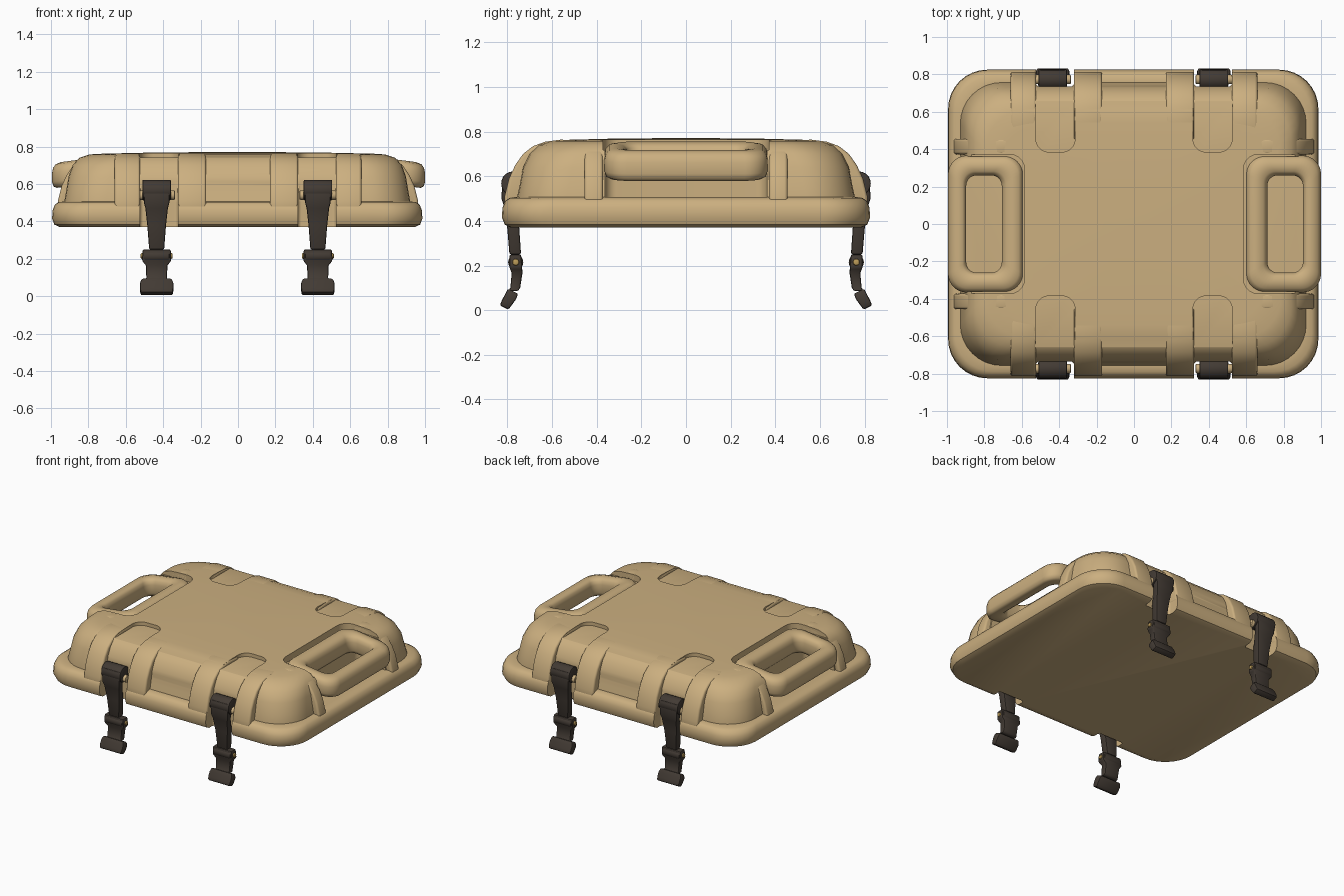
import bpy, bmesh, math
from mathutils import Vector

if "Cube" in bpy.data.objects:
    bpy.data.objects.remove(bpy.data.objects["Cube"], do_unlink=True)


def material(name, rgb, rough):
    m = bpy.data.materials.new(name)
    m.use_nodes = True
    m.diffuse_color = (*rgb, 1)
    shader = next(n for n in m.node_tree.nodes if n.type == 'BSDF_PRINCIPLED')
    shader.inputs["Base Color"].default_value = (*rgb, 1)
    shader.inputs["Roughness"].default_value = rough
    return m


TAN = material("tan plastic", (0.60, 0.43, 0.215), 0.6)
DARK = material("dark rubber", (0.055, 0.043, 0.034), 0.6)
BRASS = material("brass pin", (0.50, 0.33, 0.10), 0.4)


def loop(cx, cy, hx, hy, r, steps=8):
    """Rounded rectangle as a list of x, y points."""
    r = min(r, hx * 0.95, hy * 0.95)
    pts = []
    for k, (sx, sy) in enumerate([(1, 1), (-1, 1), (-1, -1), (1, -1)]):
        for i in range(steps + 1):
            a = (k + i / steps) * math.pi / 2
            pts.append((cx + sx * (hx - r) + r * math.cos(a),
                        cy + sy * (hy - r) + r * math.sin(a)))
    return pts


def loft(name, rings, mat, cyclic=False):
    """Skin a stack of equal-length point rings."""
    bm = bmesh.new()
    rows = [[bm.verts.new(p) for p in ring] for ring in rings]
    n = len(rows[0])
    pairs = list(zip(rows, rows[1:])) + ([(rows[-1], rows[0])] if cyclic else [])
    for a, b in pairs:
        for i in range(n):
            j = (i + 1) % n
            bm.faces.new((a[i], a[j], b[j], b[i]))
    if not cyclic:
        bm.faces.new(rows[0])
        bm.faces.new(rows[-1])
    bmesh.ops.recalc_face_normals(bm, faces=bm.faces)
    mesh = bpy.data.meshes.new(name)
    bm.to_mesh(mesh)
    bm.free()
    mesh.materials.append(mat)
    ob = bpy.data.objects.new(name, mesh)
    bpy.context.collection.objects.link(ob)
    return ob


def block(name, x, y, z, r=0.02):
    ring = loop(sum(x) / 2, sum(y) / 2, abs(x[1] - x[0]) / 2, abs(y[1] - y[0]) / 2, r)
    return loft(name, [[(*p, h) for p in ring] for h in z], TAN)


def activate(ob):
    bpy.ops.object.select_all(action='DESELECT')
    ob.select_set(True)
    bpy.context.view_layer.objects.active = ob


def apply(ob, mod):
    activate(ob)
    bpy.ops.object.modifier_apply(modifier=mod.name)


def bevel(ob, width, segments=3):
    mod = ob.modifiers.new("bevel", 'BEVEL')
    mod.width, mod.segments = width, segments
    mod.limit_method, mod.angle_limit = 'ANGLE', math.radians(40)
    apply(ob, mod)


def cut(ob, cutter):
    cutter.hide_render = True
    mod = ob.modifiers.new("cut", 'BOOLEAN')
    mod.operation, mod.solver, mod.object = 'DIFFERENCE', 'EXACT', cutter
    apply(ob, mod)
    bpy.data.objects.remove(cutter, do_unlink=True)


def smooth(ob, angle=38):
    activate(ob)
    bpy.ops.object.shade_smooth_by_angle(angle=math.radians(angle))


def shell(name, profile, r):
    return loft(name, [[(*p, z) for p in loop(-0.004, 0, hx, hy, r)]
                       for hx, hy, z in profile], TAN)


# Lower rim and raised lid
rim = shell("rim", [(.95, .785, .37), (.978, .812, .383), (.99, .825, .415), (.987, .822, .46),
                    (.975, .81, .49), (.955, .79, .503), (.92, .76, .507)], .21)
lid = shell("lid", [(.925, .757, .40), (.925, .757, .505), (.915, .745, .56), (.902, .73, .64),
                    (.88, .70, .70), (.845, .66, .74), (.79, .61, .758), (.7, .54, .763),
                    (.45, .35, .768), (.1, .08, .771)], .22)

# Latch notches and shallow channels on top
for sx in (-1, 1):
    for sy in (-1, 1):
        for part in (rim, lid):
            cut(part, block("notch", (sx * .32, sx * .525), (sy * .735, sy * 1.1), (.3, .9)))
        cut(lid, block("channel", (sx * .315, sx * .525), (sy * .385, sy * 1.1), (.741, .9), .07))
    # Handle bays
    cut(lid, block("pad_bay", (sx * .585, sx * 1.3), (-.372, .372), (.718, .9), .08))
    cut(lid, block("grip_bay", (sx * .70, sx * 1.3), (-.362, .362), (.503, .9), .05))
smooth(rim)
smooth(lid)

# Ribs that follow the outer curve of the lid
RIB = [(.45, .45), (.815, .45), (.813, .51), (.793, .59), (.765, .65), (.73, .70),
       (.685, .735), (.63, .755), (.56, .764), (.45, .757)]


def rib(name, lo, hi, sign, along_x):
    def place(d, z, w):
        return (sign * (d + .15), w, z) if along_x else (w, sign * d, z)
    ob = loft(name, [[place(d, z, w) for d, z in RIB] for w in (lo, hi)], TAN)
    bevel(ob, .014)
    smooth(ob)


for sx in (-1, 1):
    for sy in (-1, 1):
        for lo, hi in ((.17, .322), (.523, .66)):
            rib("edge_rib", sx * lo, sx * hi, sy, False)
        rib("side_rib", sy * .372, sy * .455, sx, True)

# Carrying handles: a rounded section swept around the grip opening
SECTION = [(0, .625), (0, .685), (.06, .71), (.2, .725), (.5, .73), (.8, .722), (.94, .705),
           (1, .68), (1, .63), (.92, .605), (.75, .595), (.25, .595), (.08, .605)]
for sx in (-1, 1):
    inner = loop(.805, 0, .095, .26, .055)
    outer = loop(.797, 0, .2, .366, .1)
    rings = []
    for t, z in SECTION:
        ring = []
        for a, b in zip(inner, outer):
            x, y = Vector(a).lerp(Vector(b), t)
            ring.append((sx * x + .003, y, z + (.85 - x) * .13))
        rings.append(ring)
    smooth(loft("handle", rings, TAN, cyclic=True), 50)


def rod(name, x, y, z, r, half, mat):
    ring = [(y + r * math.cos(i * math.pi / 10), z + r * math.sin(i * math.pi / 10))
            for i in range(20)]
    ob = loft(name, [[(x + s * half, *p) for p in ring] for s in (-1, 1)], mat)
    bevel(ob, .006, 2)
    smooth(ob)


# Latches: stations of depth, height, half thickness, half width
STRAP = [(.80, .60, .022, .070), (.805, .50, .022, .068), (.795, .47, .022, .060),
         (.775, .38, .027, .050), (.765, .25, .026, .040)]
JAW = [(.765, .25, .026, .075), (.762, .19, .028, .078), (.757, .165, .024, .058),
       (.765, .10, .022, .055), (.775, .085, .022, .060)]
FOOT = [(.775, .085, .023, .080), (.785, .062, .024, .089), (.803, .033, .022, .089),
        (.815, .012, .019, .085)]


def plate(name, stations, x, sy):
    rings = []
    for d, z, t, w in stations:
        lean = t * .5 if name == "latch_foot" else 0
        rings.append([(x - w, sy * (d - t), z - lean), (x + w, sy * (d - t), z - lean),
                      (x + w, sy * (d + t), z + lean), (x - w, sy * (d + t), z + lean)])
    ob = loft(name, rings, DARK)
    bevel(ob, .008, 2)
    smooth(ob)


for x in (-.435, .427):
    for sy in (-1, 1):
        plate("latch_strap", STRAP, x, sy)
        plate("latch_jaw", JAW, x, sy)
        plate("latch_foot", FOOT, x, sy)
        rod("latch_hook", x, sy * .773, .567, .055, .076, DARK)
        rod("latch_joint", x, sy * .763, .215, .034, .068, DARK)
        rod("joint_pin", x, sy * .763, .215, .015, .086, BRASS)
        rod("hinge_pin", x, sy * .773, .54, .025, .098, TAN)
